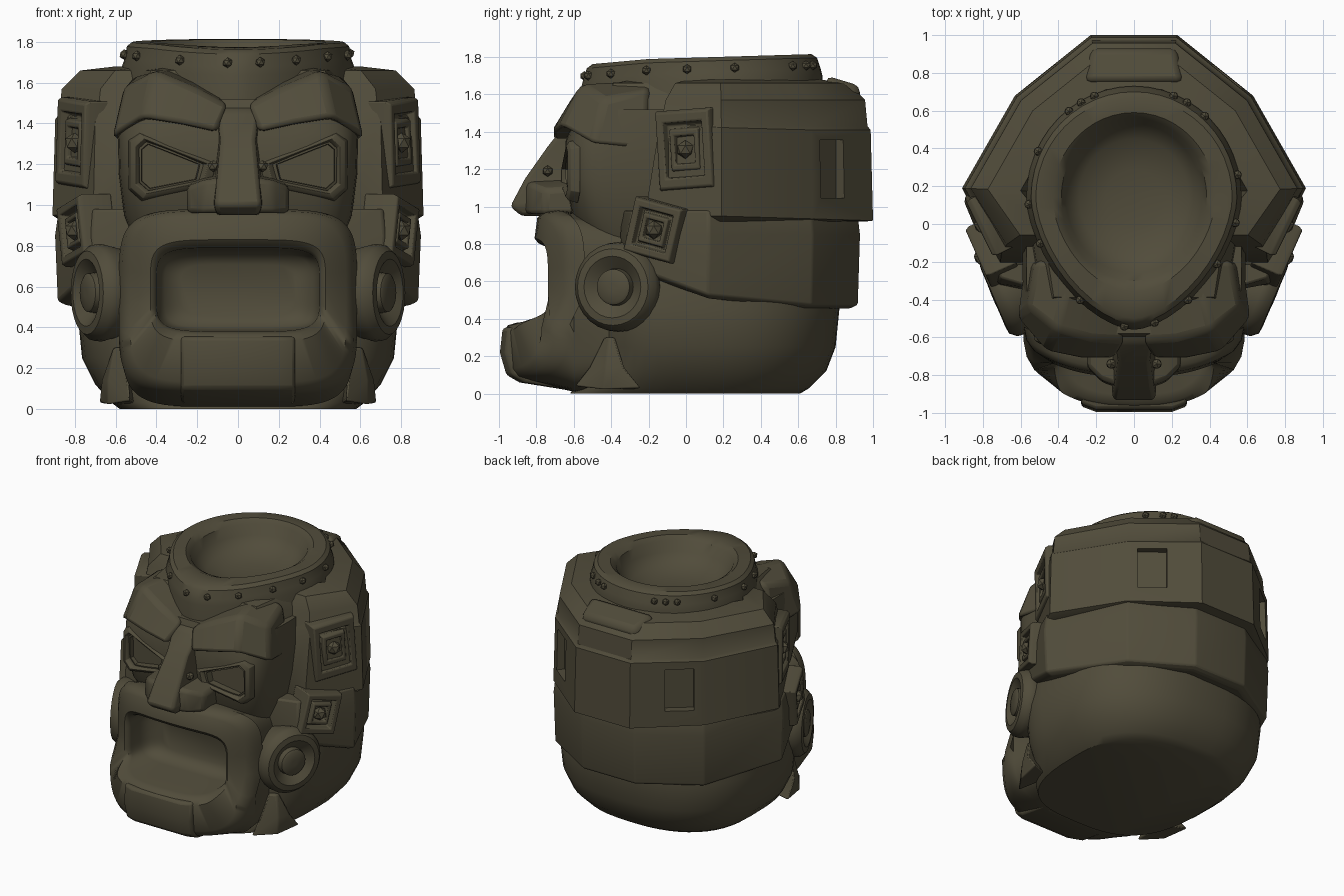
import bpy, bmesh, math
from mathutils import Vector, Matrix

if "Cube" in bpy.data.objects:
    bpy.data.objects.remove(bpy.data.objects["Cube"])

stone = bpy.data.materials.new("olive_stone")
stone.diffuse_color = (0.082, 0.072, 0.043, 1)
stone.use_nodes = True
stone.node_tree.nodes["Principled BSDF"].inputs["Base Color"].default_value = stone.diffuse_color


def finish(name, bm, mirror=False, bevel=0, angle=35):
    bmesh.ops.recalc_face_normals(bm, faces=bm.faces)
    me = bpy.data.meshes.new(name)
    bm.to_mesh(me)
    bm.free()
    for p in me.polygons:
        p.use_smooth = True
    me.set_sharp_from_angle(angle=math.radians(angle))
    me.materials.append(stone)
    ob = bpy.data.objects.new(name, me)
    bpy.context.collection.objects.link(ob)
    if bevel:
        m = ob.modifiers.new("bevel", 'BEVEL')
        m.width, m.segments, m.limit_method = bevel, 2, 'ANGLE'
        m.angle_limit = math.radians(25)
    if mirror:
        ob.modifiers.new("mirror", 'MIRROR').use_mirror_merge = False
    return ob


def loft(name, rings, **kw):
    """Skin a list of equal-length rings and cap both ends."""
    bm = bmesh.new()
    vs = [[bm.verts.new(p) for p in r] for r in rings]
    n = len(vs[0])
    for a, b in zip(vs, vs[1:]):
        for i in range(n):
            bm.faces.new((a[i], a[(i + 1) % n], b[(i + 1) % n], b[i]))
    bm.faces.new(vs[0])
    bm.faces.new(vs[-1])
    return finish(name, bm, **kw)


def spow(v, e):
    return math.copysign(abs(v) ** e, v)


def oval(z, rx, yf, yb, cy=0.1, p=2, pf=None, n=48):
    """Horizontal superellipse ring; z may depend on y."""
    ring = []
    for i in range(n):
        t = 2 * math.pi * i / n
        c, s = math.cos(t), math.sin(t)
        e = 2 / (p if s > 0 else (pf or p))
        y = cy + spow(s, e) * (yb - cy if s > 0 else cy - yf)
        ring.append((rx * spow(c, e), y, z(y) if callable(z) else z))
    return ring


def facet(half, s, z):
    """Mirrored polygon ring scaled about the head axis; front corners lean back."""
    full = half + [(-x, y) for x, y in reversed(half) if x > 0]
    ring = []
    for x, y in full:
        px, py = x * s, 0.15 + (y - 0.15) * s
        pz = z(py) if callable(z) else z
        if abs(x) > .54 and y < 0:
            py += (pz - .95) * .15
        ring.append((px, py, pz))
    return ring


def cut(target, cutter):
    cutter.hide_render = True
    m = target.modifiers.new("cut", 'BOOLEAN')
    m.object, m.operation, m.solver = cutter, 'DIFFERENCE', 'EXACT'
    bpy.context.view_layer.objects.active = target
    bpy.ops.object.modifier_apply(modifier="cut")
    bpy.data.objects.remove(cutter)
    target.data.set_sharp_from_angle(angle=math.radians(35))


def frame_at(loc, turn, roll=0):
    """Matrix whose local z points outwards to the side, turned to the front."""
    t = math.radians(turn)
    m = Matrix(((math.sin(t), 0, math.cos(t)), (math.cos(t), 0, -math.sin(t)), (0, 1, 0)))
    return Matrix.Translation(loc) @ m.to_4x4() @ Matrix.Rotation(math.radians(roll), 4, 'Z')


def medallion(name, shape, profile, mat, **kw):
    loft(name, [[mat @ Vector((x * r, y * r, w)) for x, y in shape] for r, w in profile],
         mirror=True, **kw)


def studs(name, spots, r, mirror=False):
    bm = bmesh.new()
    for p in spots:
        bmesh.ops.create_icosphere(bm, subdivisions=1, radius=r, matrix=Matrix.Translation(p))
    finish(name, bm, mirror=mirror, angle=20)


# lower skull
loft("lower_skull", [oval(0, .58, -.62, .61, p=2.4, pf=3), oval(.03, .62, -.60, .66, p=2.4, pf=3),
                     oval(.12, .70, -.50, .75, p=2.4, pf=3), oval(.25, .765, -.48, .80, p=2.4, pf=3.2),
                     oval(.45, .785, -.48, .82, p=2.4, pf=3.3), oval(.62, .76, -.46, .80, p=2.3, pf=3.3)])

# faceted lower band and upper headdress
band = [(0, -.35), (.54, -.35), (.72, -.30), (.9, .12), (.63, .68), (.22, .93)]
low = lambda y: .455 + max(0, .25 - y) * .4
loft("lower_band", [facet(band, .93, low), facet(band, .985, lambda y: low(y) + .02),
                    facet(band, 1, .85), facet(band, .98, .98)], bevel=.012)
crown = [(0, -.5), (.5, -.48), (.56, -.22), (.71, -.22), (.91, .19), (.63, .68), (.23, 1.0)]
headdress = loft("upper_headdress", [
    facet(crown, .95, .92), facet(crown, 1, lambda y: .955 - .03 * y),
    facet(crown, .985, lambda y: 1.41 + .06 * max(0, .4 - y)),
    facet(crown, .965, lambda y: 1.43 + .06 * max(0, .4 - y)),
    facet(crown, .95, 1.57), facet(crown, .85, 1.66), facet(crown, .66, 1.68),
    facet(crown, .62, 1.5)])
# square recesses in the back side panels
bm = bmesh.new()
for s in (1, -1):
    bmesh.ops.create_cube(bm, matrix=Matrix.Translation((s * .50, .79, 1.2))
                          @ Matrix.Rotation(s * math.radians(-38.5), 4, 'Z')
                          @ Matrix.Diagonal((.2, .13, .31, 1)))
cut(headdress, finish("recess_cutter", bm))
# crest block on the back top
crest = [(.27, .75), (.23, .93), (-.23, .93), (-.27, .75)]
loft("back_crest", [[(x, y, 1.5) for x, y in crest],
                    [(x * .97, y, 1.70 - (y - .75) * .3) for x, y in crest]], bevel=.035)

# rim with bowl
def top(d):
    return lambda y: 1.795 + .03 * y - d - max(0, -.2 - y) * .06
rim = [(.57, -.56, .73, .40, 1.65), (.57, -.56, .73, .12, 1.65), (.555, -.55, .72, .08, 1.65),
       (.545, -.53, .70, .02, 1.65), (.52, -.50, .67, 0, 1.65), (.43, -.36, .59, 0, 1.8),
       (.385, -.30, .56, .03, 2), (.36, -.26, .53, .10, 2), (.29, -.17, .45, .17, 2),
       (.15, -.02, .29, .205, 2), (.03, .1, .16, .21, 2)]
loft("rim_bowl", [oval(top(d), rx, yf, yb, cy=.14, pf=pf) for rx, yf, yb, d, pf in rim])
angles = [12, 48, 60, 68, 112, 120, 128, 155, 185, 205, 235, 262, 285, 305, 325, 345]
ring = oval(top(.06), .56, -.55, .72, cy=.14, pf=1.65, n=360)
studs("rim_studs", [ring[a] for a in angles], .026)

# face block with eye sockets
face = loft("face", [oval(.8, .5, -.53, .1, cy=-.2, p=4), oval(.95, .56, -.61, .1, cy=-.2, p=4.5),
                     oval(1.15, .585, -.645, .1, cy=-.2, p=5), oval(1.35, .59, -.645, .1, cy=-.2, p=5),
                     oval(1.52, .57, -.58, .1, cy=-.2, p=4)])
eye = [(.17, 1.2), (.45, 1.31), (.485, 1.28), (.485, 1.11), (.44, 1.07), (.19, 1.12)]
ex, ez = .36, 1.19


def eye_ring(s, y):
    return [(ex + (x - ex) * s, y + max(0, x - .35) * .25, ez + (z - ez) * s) for x, z in eye]


for side in (1, -1):
    cut(face, loft("eye_cutter", [[(side * x, y, z) for x, y, z in eye_ring(s, d)]
                                  for s, d in ((1, -.8), (.85, -.53))]))
loft("eye_frames", [eye_ring(1.42, -.60), eye_ring(1.32, -.65), eye_ring(1.12, -.668),
                    eye_ring(1.0, -.645), eye_ring(.94, -.55), eye_ring(.9, -.545)],
     mirror=True, bevel=.012, angle=50)

# brows folded back at the temples
loft("brows", [
    [(.10, -.72, 1.36), (.04, -.62, 1.49), (.08, -.48, 1.52), (.1, -.45, 1.35)],
    [(.28, -.72, 1.40), (.22, -.61, 1.58), (.22, -.26, 1.63), (.25, -.3, 1.38)],
    [(.47, -.68, 1.43), (.41, -.56, 1.66), (.32, -.17, 1.68), (.4, -.2, 1.4)],
    [(.62, -.50, 1.33), (.565, -.44, 1.57), (.52, -.20, 1.63), (.58, -.2, 1.3)]],
    mirror=True, bevel=.03)

# nose, nostril wings, nose studs
loft("nose", [[(w, y, z), (w * 1.25, -.45, z), (-w * 1.25, -.45, z), (-w, y, z)] for w, y, z in
              ((.10, -.88, .95), (.115, -.94, 1.0), (.10, -.86, 1.15), (.085, -.74, 1.32),
               (.10, -.63, 1.46), (.09, -.55, 1.5))], bevel=.02)
loft("nostrils", [[(x, -.5, .96), (x, y, .96), (x, y + .01, z), (x, -.5, z + .02)] for x, y, z in
                  ((.05, -.88, 1.14), (.17, -.84, 1.12), (.25, -.76, 1.09))], mirror=True, bevel=.025)
studs("nose_studs", [(.12, -.74, 1.19)], .03, mirror=True)

# muzzle: rounded square lips around an open mouth
def lip_y(x, z):
    k = min(1, max(0, (z - .36) / .09))
    k = k * k * (3 - 2 * k)
    return -.965 + .165 * k + .24 * min(1, abs(x) / .58) ** 2.6 * (1 - .35 * k)


def lip_ring(rx, rz, cz, off=None, y=None, p=5, n=96):
    pts = []
    for i in range(n):
        t = 2 * math.pi * i / n
        x = rx * spow(math.cos(t), 2 / p)
        z = cz + rz * spow(math.sin(t), 2 / p)
        pts.append((x, lip_y(x, z) + off if y is None else y, z))
    return pts


loft("muzzle", [lip_ring(.54, .46, .48, y=-.33), lip_ring(.57, .48, .49, y=-.6),
                lip_ring(.585, .455, .525, off=.1), lip_ring(.57, .44, .53, off=.035),
                lip_ring(.53, .405, .535, off=.005), lip_ring(.43, .25, .58, off=-.01),
                lip_ring(.41, .22, .585, off=.01), lip_ring(.40, .205, .585, off=.04),
                lip_ring(.395, .198, .583, y=-.60), lip_ring(.36, .18, .58, y=-.53),
                lip_ring(.28, .13, .58, y=-.495)], angle=45)
# chin block on the lower lip
loft("chin", [[(x, y, .06), (x, y - .07, .1), (x, y - .105, .22), (x, y - .09, .35),
               (x, y + .1, .38), (x, y + .25, .02)]
              for x, y in ((-.28, -.86), (-.2, -.89), (.2, -.89), (.28, -.86))], bevel=.015)

# jaw corner spurs
loft("jaw_spurs", [[(.53, -.60, .04), (.64, -.44, .02), (.68, -.24, .03), (.5, -.3, .02)],
                   [(.54, -.52, .14), (.64, -.43, .14), (.67, -.33, .14), (.5, -.35, .14)],
                   [(.56, -.44, .3), (.61, -.41, .3), (.61, -.38, .3), (.54, -.39, .3)]],
     mirror=True, bevel=.01)

# round ear discs
circle = [(math.cos(math.tau * i / 28), math.sin(math.tau * i / 28)) for i in range(28)]
medallion("ear_discs", circle, [(.19, -.22), (.225, -.08), (.24, -.02), (.235, .02), (.205, .055),
          (.165, .06), (.125, .03), (.10, .01), (.095, .05), (.08, .06), (.02, .062)],
          frame_at((.69, -.37, .57), 23))

# square side ornaments with centre studs
square = [(1, 1), (-1, 1), (-1, -1), (1, -1)]
steps = [(1, -.12), (1, .03), (.93, .055), (.70, .055), (.64, .01), (.55, .01), (.5, .045),
         (.36, .045), (.32, .01), (.05, .01)]
for label, w, h, mat in (("upper", .165, .215, frame_at((.775, .01, 1.305), 26, 4)),
                         ("lower", .145, .15, frame_at((.775, -.16, .875), 24, -14))):
    medallion(label + "_ornament", [(x * w, y * h) for x, y in square], steps, mat, bevel=.008)
    studs(label + "_ornament_stud", [mat @ Vector((0, 0, .03))], .05, mirror=True)
